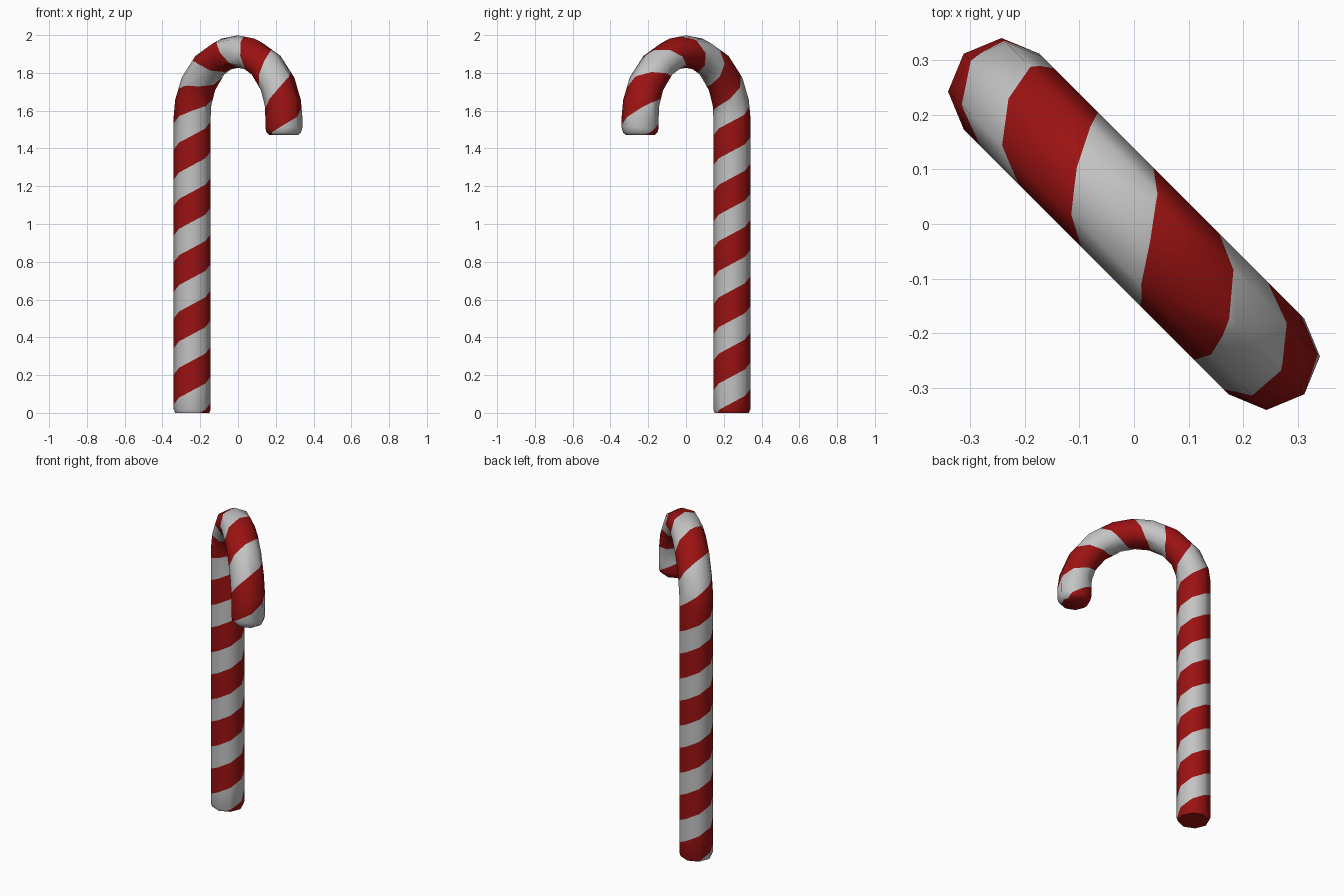
import bpy, bmesh, math
from mathutils import Vector

if "Cube" in bpy.data.objects:
    bpy.data.objects.remove(bpy.data.objects["Cube"])

R = 0.098            # tube radius
A = 0.343            # hook bend radius
Z0 = 1.57            # height where the bend starts
L1 = Z0 + A * math.pi
BAND = 0.265         # half width of a red stripe, in stripe periods
D = Vector((1, -1, 0)).normalized()     # plane of the hook
P = Vector((-1, -1, 0)).normalized()    # sideways direction
UP = Vector((0, 0, 1))


def material(name, rgb):
    m = bpy.data.materials.new(name)
    m.diffuse_color = (*rgb, 1)
    m.use_nodes = True
    m.node_tree.nodes["Principled BSDF"].inputs["Base Color"].default_value = m.diffuse_color
    return m


# stripe phase along the cane (pitch is slightly longer in the hook)
def phase(l):
    return (l - 1.65) / (0.298 if l < 1.65 else 0.332)


def length(f):
    return 1.65 + f * (0.298 if f < 0 else 0.332)


# eight-sided ring at distance l along the cane
def ring(l, k):
    a = min(max((l - Z0) / A, 0), math.pi)
    n = UP * math.sin(a) - D * math.cos(a)
    c = UP * Z0 + n * A
    if l < Z0:
        c.z = l
    elif l > L1:
        c.z = Z0 - (l - L1)
    rn = R - 0.012 * math.sin(a)
    return [c + (P * (R * math.cos(t)) - n * (rn * math.sin(t))) * k
            for t in (i * math.pi / 4 for i in range(9))]


# ring stations: bevelled foot, straight stem, bend, rounded hook end
bend = [0, 12, 30, 52, 73, 90, 107, 128, 150, 168, 180]
stations = [(0.0, 0.92), (0.02, 1)]
stations += [(Z0 + A * math.radians(d), 1) for d in bend]
stations += [(L1 + 0.06, 1), (L1 + 0.086, 0.93), (L1 + 0.10, 0.76)]
rings = [ring(l, k) for l, k in stations]


# map unrolled coordinates (side, phase) onto the tube
def place(u, f):
    l = min(max(length(f), 0), stations[-1][0])
    i = 0
    while i < len(stations) - 2 and l > stations[i + 1][0]:
        i += 1
    t = (l - stations[i][0]) / (stations[i + 1][0] - stations[i][0])
    j = min(max(int(u + 1e-5), 0), 7)
    w = u - j
    lo = rings[i][j].lerp(rings[i][j + 1], w)
    hi = rings[i + 1][j].lerp(rings[i + 1][j + 1], w)
    return lo.lerp(hi, t)


# unrolled skin of the cane
bm = bmesh.new()
grid = [[bm.verts.new((u, phase(l), 0)) for u in range(9)] for l, _ in stations]
for a, b in zip(grid, grid[1:]):
    for u in range(8):
        bm.faces.new((a[u], a[u + 1], b[u + 1], b[u]))

# cut the slanted stripe edges
for k in range(-8, 6):
    for s in (-BAND, BAND):
        bmesh.ops.bisect_plane(bm, geom=bm.verts[:] + bm.edges[:] + bm.faces[:],
                               dist=1e-4, plane_co=(0, k + s, 0),
                               plane_no=Vector((-0.125, 1, 0)).normalized())

# colour stripes by phase, then roll the skin up
for f in bm.faces:
    c = f.calc_center_median()
    q = c.y - c.x / 8
    f.material_index = 1 if abs(q - round(q)) < BAND else 0
for v in bm.verts:
    v.co = place(v.co.x, v.co.y)
bmesh.ops.remove_doubles(bm, verts=bm.verts[:], dist=2e-4)

# red end caps
caps = bmesh.ops.holes_fill(bm, edges=[e for e in bm.edges if e.is_boundary], sides=0)
for f in caps["faces"]:
    f.material_index = 1
bmesh.ops.recalc_face_normals(bm, faces=bm.faces[:])

me = bpy.data.meshes.new("striped_cane")
bm.to_mesh(me)
bm.free()
me.materials.append(material("white", (0.55, 0.55, 0.55)))
me.materials.append(material("red", (0.33, 0.006, 0.006)))
cane = bpy.data.objects.new("striped_cane", me)
bpy.context.collection.objects.link(cane)
bpy.context.view_layer.objects.active = cane
cane.select_set(True)
bpy.ops.object.shade_smooth_by_angle(angle=math.radians(60))
